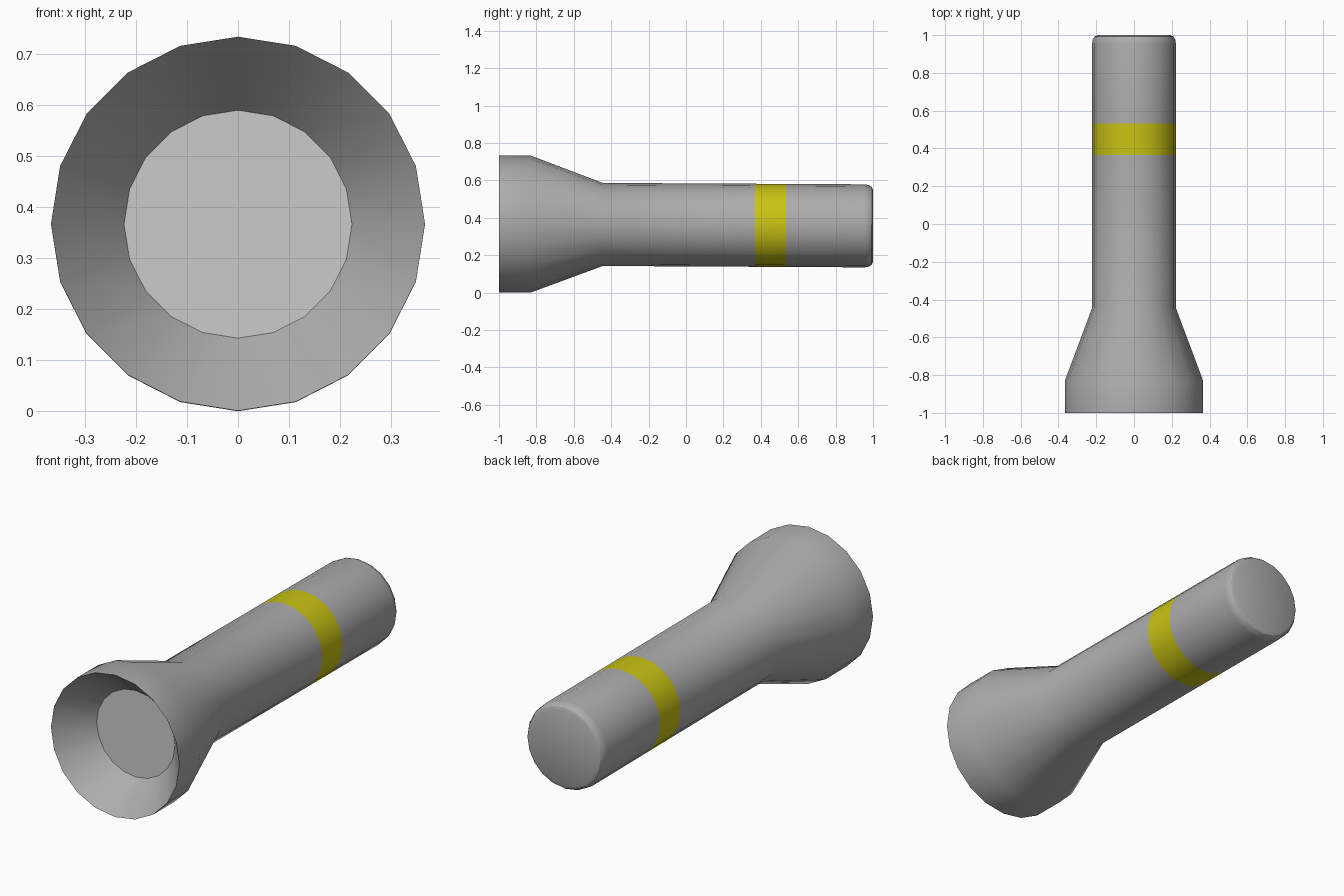
import bpy, bmesh, math

if "Cube" in bpy.data.objects:
    bpy.data.objects.remove(bpy.data.objects["Cube"])

SIDES = 20
TILT = 0.0053          # the axis drops very slightly towards the tail


def material(name, rgb):
    m = bpy.data.materials.new(name)
    m.diffuse_color = (*rgb, 1)
    m.use_nodes = True
    m.node_tree.nodes["Principled BSDF"].inputs["Base Color"].default_value = m.diffuse_color
    return m


def axis_z(y):
    return 0.3661 - TILT * (y + 0.83)


def lathe(name, profile, mats, band=None, cap_start=False, cap_end=False):
    """Sweep (radius, y) points around the flashlight's long axis."""
    bm = bmesh.new()
    rings = []
    for r, y in profile:
        rings.append([bm.verts.new((r * math.sin(a), y, axis_z(y) + r * math.cos(a)))
                      for a in (2 * math.pi * i / SIDES for i in range(SIDES))])
    for k in range(len(rings) - 1):
        a, b = rings[k], rings[k + 1]
        for i in range(SIDES):
            j = (i + 1) % SIDES
            f = bm.faces.new((a[i], b[i], b[j], a[j]))
            f.material_index = 1 if k == band else 0
    if cap_start:
        bm.faces.new(rings[0])
    if cap_end:
        bm.faces.new(list(reversed(rings[-1])))
    for f in bm.faces:
        f.smooth = True
    mesh = bpy.data.meshes.new(name)
    bm.to_mesh(mesh)
    bm.free()
    for m in mats:
        mesh.materials.append(m)
    ob = bpy.data.objects.new(name, mesh)
    bpy.context.collection.objects.link(ob)
    bpy.ops.object.select_all(action='DESELECT')
    ob.select_set(True)
    bpy.context.view_layer.objects.active = ob
    bpy.ops.object.shade_smooth_by_angle(angle=math.radians(30))
    return ob


grey = material("dark_grey", (0.42, 0.42, 0.42))
yellow = material("yellow", (0.58, 0.55, 0.007))
pale = material("pale_lens", (0.8, 0.8, 0.8))

# Reflector bowl, flared head, barrel with painted band, rounded tail
lathe("flashlight_body", [
    (0.223, -0.832), (0.366, -1.0),
    (0.366, -0.83), (0.222, -0.445),
    (0.222, 0.366), (0.222, 0.531),
    (0.222, 0.955), (0.218, 0.978), (0.208, 0.993), (0.192, 1.0),
], [grey, yellow], band=4, cap_end=True)

# Flat lens at the bottom of the bowl
bm = bmesh.new()
y = -0.832
bm.faces.new([bm.verts.new((0.223 * math.sin(a), y, axis_z(y) + 0.223 * math.cos(a)))
              for a in (2 * math.pi * i / SIDES for i in range(SIDES))])
bm.normal_update()
for f in bm.faces:
    if f.normal.y > 0:
        f.normal_flip()
mesh = bpy.data.meshes.new("lens")
bm.to_mesh(mesh)
bm.free()
mesh.materials.append(pale)
bpy.context.collection.objects.link(bpy.data.objects.new("lens", mesh))
